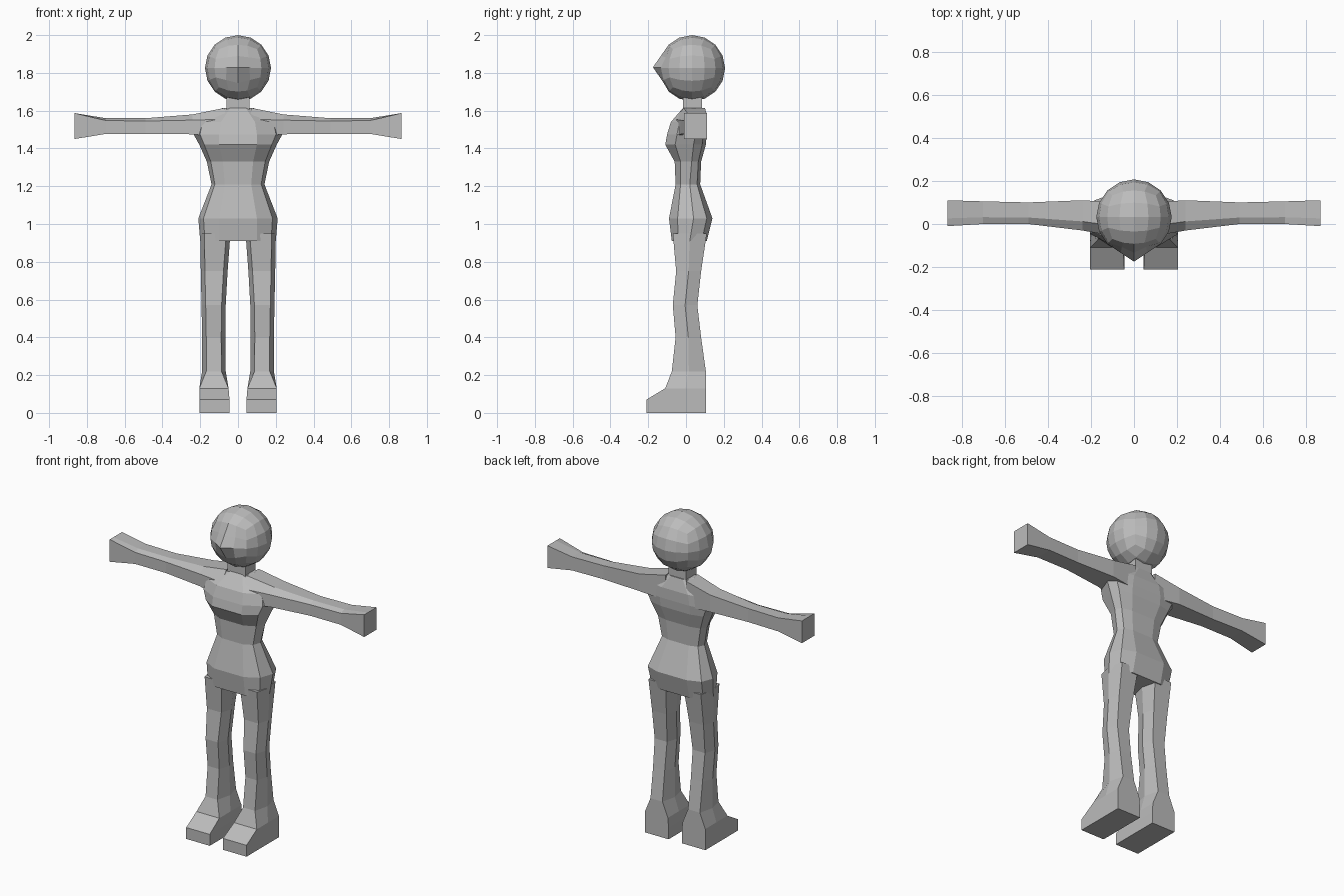
import bpy, bmesh, math
from mathutils import Vector

cube = bpy.data.objects.get("Cube")
if cube:
    bpy.data.objects.remove(cube, do_unlink=True)

grey = bpy.data.materials.new("plain grey")
grey.use_nodes = True
grey.diffuse_color = (0.5, 0.5, 0.5, 1)
grey.node_tree.nodes["Principled BSDF"].inputs["Base Color"].default_value = (0.5, 0.5, 0.5, 1)


def finish(name, bm):
    bmesh.ops.recalc_face_normals(bm, faces=bm.faces)
    mesh = bpy.data.meshes.new(name)
    bm.to_mesh(mesh)
    bm.free()
    mesh.materials.append(grey)
    obj = bpy.data.objects.new(name, mesh)
    bpy.context.collection.objects.link(obj)
    return obj


def loft(name, rings, side=1):
    """Skin a list of matching cross-sections and cap both ends."""
    bm = bmesh.new()
    loops = [[bm.verts.new((x * side, y, z)) for x, y, z in ring] for ring in rings]
    n = len(loops[0])
    for low, high in zip(loops, loops[1:]):
        for i in range(n):
            j = (i + 1) % n
            bm.faces.new((low[i], low[j], high[j], high[i]))
    bm.faces.new(loops[0])
    bm.faces.new(loops[-1])
    return finish(name, bm)


def torso_ring(z, a, w, front, back, mid):
    b = a + (w - a) * 0.75
    f2, b2 = front + (mid - front) * 0.35, back + (mid - back) * 0.3
    right = [(a, front), (b, f2), (w, mid), (b, b2), (a, back)]
    left = [(-x, y) for x, y in reversed(right)]
    return [(x, y, z) for x, y in right + left]


def leg_ring(z, inner, outer, inset, front, back):
    mid = (front + back) / 2
    pts = [(inner + inset, front), (outer - inset, front), (outer, mid),
           (outer - inset, back), (inner + inset, back), (inner, mid)]
    return [(x, y, z) for x, y in pts]


def arm_ring(x, front, back, low, high, slope):
    ridge = front + (back - front) * 0.3
    pts = [(front, low), (front, high - slope), (ridge, high), (back, high), (back, low)]
    return [(x, y, z) for y, z in pts]


# Torso: height, front half width, full half width, front, back, side depth
loft("torso", [torso_ring(*r) for r in (
    (0.91, 0.10, 0.20, -0.075, 0.11, 0.02),
    (1.03, 0.10, 0.21, -0.09, 0.14, 0.04),
    (1.21, 0.07, 0.14, -0.055, 0.075, 0.02),
    (1.33, 0.08, 0.165, -0.06, 0.08, 0.03),
    (1.42, 0.10, 0.205, -0.11, 0.105, 0.04),
    (1.475, 0.10, 0.235, -0.10, 0.11, 0.05),
    (1.54, 0.09, 0.22, -0.08, 0.11, 0.05),
    (1.615, 0.04, 0.08, -0.015, 0.09, 0.04))])

# Neck
loft("neck", [[(x, y, z) for x, y in ((-.06, -.015), (.06, -.015), (.06, .085), (-.06, .085))]
              for z in (1.55, 1.69)])

# Limbs, mirrored on both sides
for label, side in (("left", 1), ("right", -1)):
    # Leg with its foot: height, inner, outer, corner inset, front, back
    loft(label + "_leg", [leg_ring(*r) for r in (
        (0.0, 0.045, 0.205, 0, -0.21, 0.105),
        (0.07, 0.045, 0.205, 0, -0.21, 0.105),
        (0.13, 0.05, 0.205, 0, -0.11, 0.105),
        (0.22, 0.065, 0.19, 0.022, -0.075, 0.105),
        (0.40, 0.067, 0.19, 0.022, -0.055, 0.08),
        (0.57, 0.065, 0.193, 0.022, -0.07, 0.06),
        (0.75, 0.055, 0.197, 0.022, -0.052, 0.08),
        (0.95, 0.04, 0.20, 0.022, -0.07, 0.11))], side)
    # Arm with its hand: distance out, front, back, underside, top, front slope
    loft(label + "_arm", [arm_ring(*r) for r in (
        (0.07, -0.06, 0.10, 1.46, 1.615, 0.06),
        (0.24, -0.03, 0.11, 1.475, 1.58, 0.03),
        (0.49, 0.0, 0.10, 1.477, 1.56, 0.015),
        (0.70, 0.0, 0.105, 1.477, 1.56, 0.012),
        (0.865, -0.01, 0.11, 1.45, 1.587, 0))], side)

# Head: a cube rounded into a ball, with the front face drawn out to a point
radius, centre = 0.175, Vector((0, 0.032, 1.825))
tip = Vector((0, -0.175, 1.83))


def on_ball(p):
    return centre + Vector([math.tan(c * math.pi / 4) for c in p]).normalized() * radius


def face_point(x, z):
    """Blend from the tip to the rim of the front face."""
    sx, sz = math.copysign(1, x), math.copysign(1, z)
    u, v = abs(x), abs(z)
    return (tip * (1 - u) * (1 - v) + on_ball((sx, -1, 0)) * u * (1 - v)
            + on_ball((0, -1, sz)) * (1 - u) * v + on_ball((sx, -1, sz)) * u * v)


bm = bmesh.new()
bmesh.ops.create_cube(bm, size=2)
bmesh.ops.subdivide_edges(bm, edges=bm.edges[:], cuts=3, use_grid_fill=True)
for v in bm.verts:
    x, y, z = v.co
    if y < -0.99 and max(abs(x), abs(z)) < 0.9 and z > -0.1:
        v.co = face_point(x, z)
    elif y < -0.99 and abs(x) < 0.1 and -0.9 < z < -0.1:
        v.co = on_ball((x, y, z)) + Vector((0, 0.012, -0.012))
    else:
        v.co = on_ball((x, y, z))
finish("head", bm)
